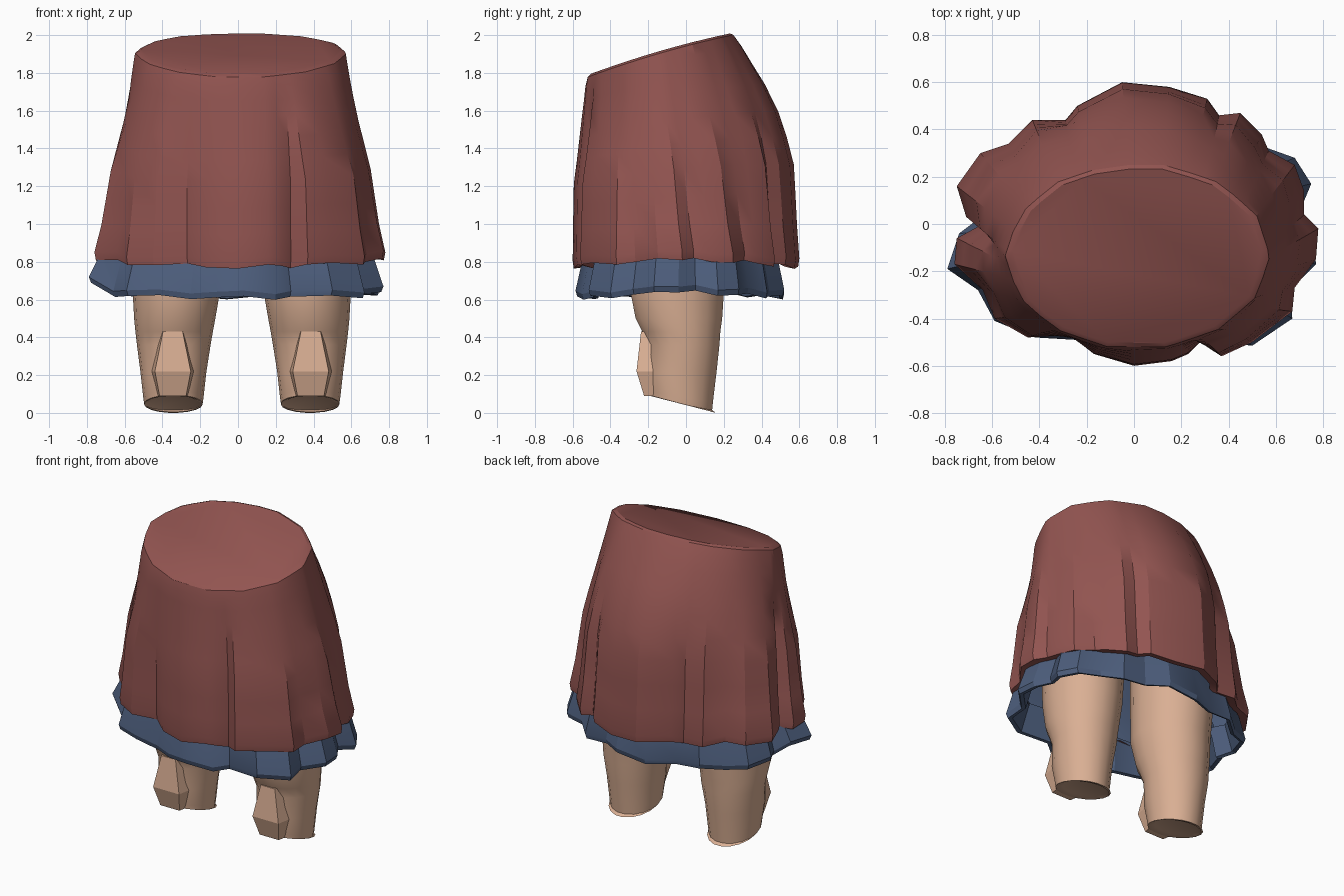
import bpy, bmesh, math
from mathutils import Vector

if "Cube" in bpy.data.objects:
    bpy.data.objects.remove(bpy.data.objects["Cube"])


def material(name, rgb):
    m = bpy.data.materials.new(name)
    m.diffuse_color = (*rgb, 1)
    m.use_nodes = True
    m.node_tree.nodes["Principled BSDF"].inputs["Base Color"].default_value = m.diffuse_color
    return m


RED = material("brick red", (0.29, 0.09, 0.082))
BLUE = material("slate blue", (0.073, 0.11, 0.2))
SKIN = material("skin", (0.70, 0.43, 0.295))


def finish(name, bm, mat, angle):
    bmesh.ops.recalc_face_normals(bm, faces=bm.faces)
    mesh = bpy.data.meshes.new(name)
    bm.to_mesh(mesh)
    bm.free()
    ob = bpy.data.objects.new(name, mesh)
    bpy.context.collection.objects.link(ob)
    mesh.materials.append(mat)
    bpy.ops.object.select_all(action='DESELECT')
    ob.select_set(True)
    bpy.context.view_layer.objects.active = ob
    bpy.ops.object.shade_smooth_by_angle(angle=math.radians(angle))
    return ob


def loft(name, rings, mat, angle=30, cap_first=False, cap_last=False):
    """Skin a list of equally long closed rings."""
    bm = bmesh.new()
    vs = [[bm.verts.new(p) for p in r] for r in rings]
    n = len(rings[0])
    for a, b in zip(vs, vs[1:]):
        for i in range(n):
            j = (i + 1) % n
            bm.faces.new((a[i], a[j], b[j], b[i]))
    if cap_first:
        bm.faces.new(vs[0])
    if cap_last:
        bm.faces.new(vs[-1])
    return finish(name, bm, mat, angle)


def interp(table, t):
    for (a, va), (b, vb) in zip(table, table[1:]):
        if t <= b:
            return va + (vb - va) * (t - a) / (b - a)
    return table[-1][1]


# Pleated hem outline of the overskirt, anticlockwise from the right
HEM = [(.78, -.02), (.72, .04), (.72, .14), (.68, .25), (.57, .31), (.54, .38),
       (.45, .47), (.36, .46), (.31, .53), (.15, .58), (-.05, .60), (-.24, .50),
       (-.29, .44), (-.43, .44), (-.53, .34), (-.65, .30), (-.75, .16),
       (-.71, .03), (-.64, 0), (-.75, -.06), (-.76, -.17), (-.64, -.28),
       (-.59, -.40), (-.45, -.48), (-.27, -.47), (-.17, -.55), (0, -.60),
       (.16, -.58), (.23, -.55), (.28, -.50), (.37, -.56), (.50, -.50),
       (.67, -.37), (.68, -.27), (.77, -.15)]

# How far each side has flared from waist to hem at a given drop
BACK = [(0, 0), (.04, .12), (.21, .5), (.34, .72), (.54, .93), (.85, .97), (1, 1)]
SIDE = [(0, 0), (.29, .3), (.55, .63), (.85, .84), (1, 1)]
FRONT = [(0, 0), (.05, .35), (.3, .7), (.58, 1), (1, 1)]
SIDES = 14


def waist(a, k):
    """Point on the tilted, many-sided waist."""
    step = 2 * math.pi / SIDES
    r = k * math.cos(step / 2) / math.cos(a % step - step / 2)
    x, y = .015 + .56 * r * math.cos(a), -.135 + .395 * r * math.sin(a)
    return Vector((x, y, 1.775 + .29 * (y + .53) + .015 * math.cos(a) ** 2))


def skirt_point(i, s):
    x, y = HEM[i]
    a = math.atan2(y / .58, x / .75)
    c, sn = math.cos(a), math.sin(a)
    top = waist(a, 1)
    pleat = interp([(0, 0), (.2, .45), (.6, .9), (1, 1)], s)
    hx = .72 * c + (x - .72 * c) * pleat
    hy = .55 * sn + (y - .55 * sn) * pleat
    f = c * c * interp(SIDE, s) + sn * sn * interp(BACK if sn > 0 else FRONT, s)
    hem_z = .85 - .035 * sn * sn + .012 * math.sin(i * 1.9)
    return Vector((top.x + (hx - top.x) * f, top.y + (hy - top.y) * f,
                   top.z + (hem_z - top.z) * s))


N = len(HEM)
rings = [[waist(math.atan2(y / .58, x / .75), .955) + Vector((0, 0, .012)) for x, y in HEM]]
for s in (0, .05, .13, .22, .34, .46, .58, .72, .86, 1):
    rings.append([skirt_point(i, s) for i in range(N)])
hem = rings[-1]
for k, dz in ((.99, -.042), (.90, -.03)):       # folded hem
    rings.append([Vector((p.x * k, p.y * k, p.z + dz)) for p in hem])
loft("overskirt", rings, RED, 28, cap_first=True)

# Underskirt: shorter wavy outline, hanging out below the overskirt
UNDER = [(.76, -.04), (.70, .05), (.75, .17), (.68, .28), (.54, .33), (.44, .43),
         (.28, .44), (.15, .52), (-.06, .52), (-.24, .44), (-.40, .43),
         (-.52, .33), (-.65, .27), (-.71, .12), (-.66, .02), (-.74, -.04),
         (-.79, -.19), (-.66, -.28), (-.59, -.41), (-.42, -.48), (-.25, -.49),
         (-.12, -.56), (.03, -.585), (.20, -.55), (.28, -.49), (.50, -.515),
         (.67, -.40), (.66, -.28), (.77, -.17)]


def under_ring(k, dz, flat=None):
    out = []
    for i, (x, y) in enumerate(UNDER):
        z = .64 - .03 * abs(y) / .55 + .012 * math.sin(i * 2.1)
        if x < -.7:
            z += .05 * (abs(y + .19) < .2)
        out.append(Vector((x * k, y * k, flat if flat else z + dz)))
    return out


loft("underskirt", [under_ring(.62, 0, 1.15), under_ring(.85, 0, .95),
                    under_ring(.93, 0, .83), under_ring(1, .03), under_ring(.985, 0),
                    under_ring(.95, .005), under_ring(.88, 0, .82)],
     BLUE, 25, cap_first=True)

# Legs: (z, centre x, half width, front y, back y, forward slope of the ring)
LEG = [(1.1, .35, .25, -.30, .24, 0), (.65, .346, .232, -.30, .205, 0),
       (.50, .355, .215, -.27, .195, 0), (.43, .358, .205, -.235, .185, 0),
       (.36, .36, .195, -.205, .18, 0), (.22, .362, .175, -.225, .165, 0),
       (.085, .362, .16, -.20, .145, .03), (.05, .362, .155, -.20, .14, .045),
       (.045, .362, .155, -.19, .16, .045), (.06, .362, .12, -.15, .12, .03)]


def leg_ring(z, cx, w, y0, y1, slope, n=18):
    ring = []
    for i in range(n):
        a = 2 * math.pi * i / n
        c, s = math.cos(a), math.sin(a)
        ring.append(Vector((.02 + cx * 1 + w * c, (y0 + y1) / 2 + (y1 - y0) / 2 * s,
                            z - slope * s)))
    return ring


def mirrored(v):
    return Vector((.04 - v.x, v.y, v.z))


# Kneecap plate: (z, half width at the back, half width in front, front y)
KNEE = [(.48, .08, .05, -.245), (.43, .07, .052, -.238), (.22, .125, .095, -.262), (.09, .09, .07, -.222)]
for side, flip in (("right", False), ("left", True)):
    leg = [leg_ring(*row) for row in LEG]
    knee = [[Vector((.385 + sx, y, z)) for sx, y in
             ((-wb, -.10), (-wf, fy), (wf, fy), (wb, -.10))]
            for z, wb, wf, fy in KNEE[1:]]
    if flip:
        leg = [[mirrored(v) for v in r] for r in leg]
        knee = [[mirrored(v) for v in r] for r in knee]
    loft(side + "_leg", leg, SKIN, 40, cap_first=True, cap_last=True)
    loft(side + "_kneecap", knee, SKIN, 20, cap_first=True, cap_last=True)
